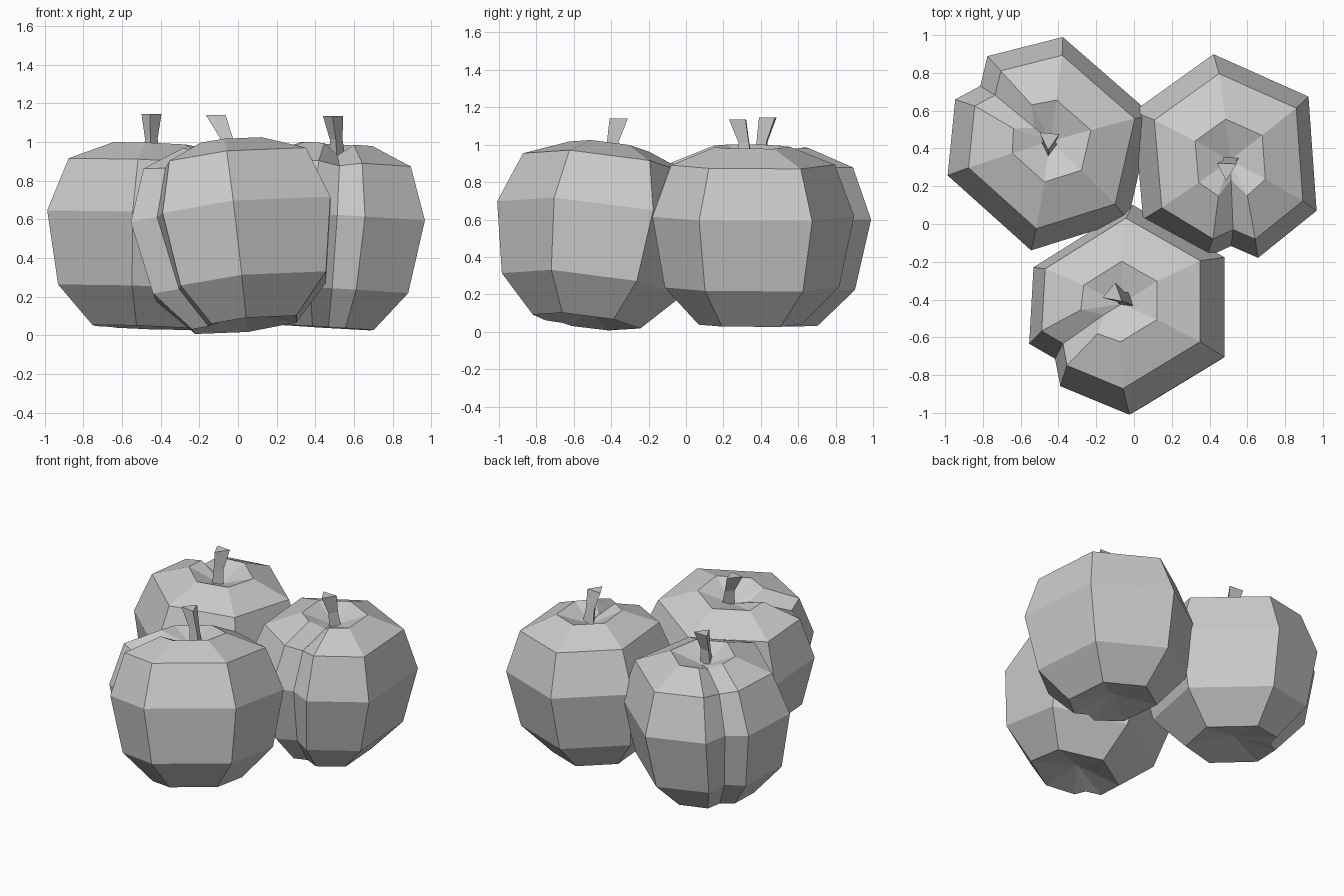
import bpy
from math import cos, sin, radians
from mathutils import Vector

if "Cube" in bpy.data.objects:
    bpy.data.objects.remove(bpy.data.objects["Cube"])

# columns round the body: (angle from the groove, radius factor); the first is the groove
COLUMNS = [(0, None), (15, .95), (58, .98), (121, 1.01), (176, 1.03),
           (-125, 1.0), (-58, .99), (-15, .98)]
# rings from bottom to top: (radius, height, groove factor, groove drop, groove half angle)
RINGS = [(.29, -.58, .78, 0, 18), (.485, -.38, .78, 0, 15), (.56, 0, .82, 0, 15),
         (.455, .275, .82, -.02, 15), (.215, .37, .5, -.06, 22)]


def make_object(name, verts, faces):
    mesh = bpy.data.meshes.new(name)
    mesh.from_pydata(verts, [], faces)
    mesh.update()
    obj = bpy.data.objects.new(name, mesh)
    bpy.context.collection.objects.link(obj)
    return obj


def skin(rings, n):
    return [(r * n + i, r * n + (i + 1) % n, (r + 1) * n + (i + 1) % n, (r + 1) * n + i)
            for r in range(rings - 1) for i in range(n)]


def pumpkin_body(name, centre, groove_angle, lean, scale, side=1):
    verts = []
    n = len(COLUMNS)
    for radius, height, groove, drop, half in RINGS:
        for angle, factor in COLUMNS:
            in_groove = factor is None
            r = radius * scale * (groove if in_groove else factor)
            if abs(angle) == 15:
                angle = angle / 15 * half
            a = radians(side * angle + groove_angle)
            verts.append(Vector((r * cos(a), r * sin(a), height + (drop if in_groove else 0))))
    faces = skin(len(RINGS), n)
    # dimples at bottom and top
    low, high = len(verts), len(verts) + 1
    verts += [Vector((0, 0, -.52)), Vector((0, 0, .29))]
    last = (len(RINGS) - 1) * n
    for i in range(n):
        j = (i + 1) % n
        faces += [(j, i, low), (last + i, last + j, high)]
    # mirrored body: keep the faces pointing outward
    faces = [f[::side] for f in faces]
    # lean the whole body
    tilt = Vector((0, 0, 1)).rotation_difference(Vector((*lean, 1)))
    return make_object(name, [tilt @ v + Vector(centre) for v in verts], faces)


def stem(name, base, top, angle):
    # three-sided stalk, flaring upward with a slight bend
    verts = []
    base, top = Vector(base), Vector(top)
    middle = base.lerp(top, .5) + (base - top) * Vector((.2, .2, 0))
    for point, r in ((base, .05), (middle, .038), (top, .06)):
        for i in range(3):
            a = radians(angle + 120 * i)
            verts.append(point + Vector((r * cos(a), r * sin(a), 0)))
    return make_object(name, verts, skin(3, 3) + [(2, 1, 0), (6, 7, 8)])


# front, back left and back right pumpkins
pumpkin_body("front_pumpkin", (-.03, -.46, .625), 213, (-.12, .13), 1.01)
pumpkin_body("left_pumpkin", (-.455, .43, .62), 140, (.04, .03), 1.02)
pumpkin_body("right_pumpkin", (.49, .335, .62), 273, (.06, .01), .985, side=-1)

stem("front_stem", (-.03, -.41, .89), (-.11, -.37, 1.14), 80)
stem("left_stem", (-.45, .40, .89), (-.45, .45, 1.145), 265)
stem("right_stem", (.515, .33, .89), (.49, .29, 1.135), 268)
